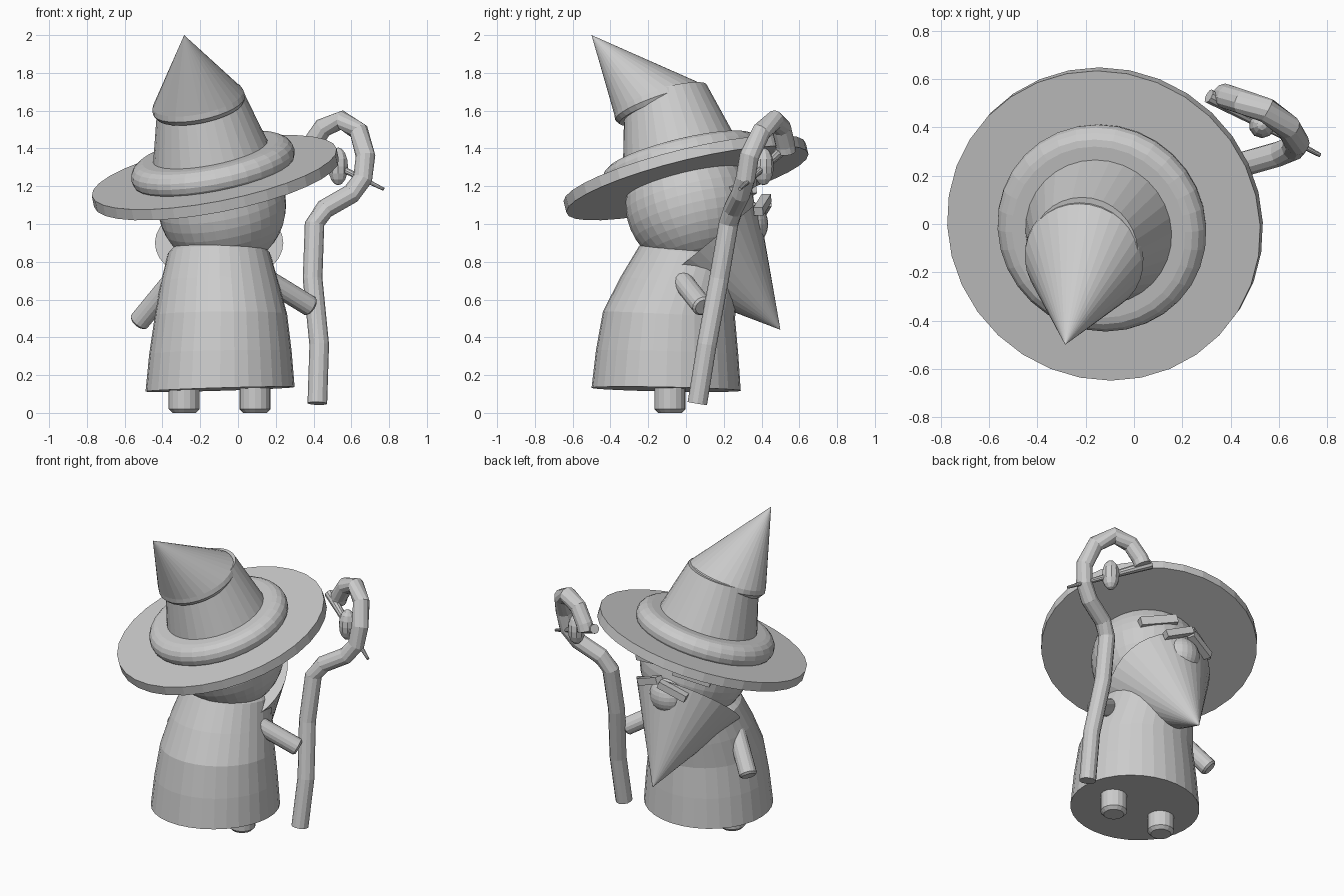
import bpy, bmesh, math
from mathutils import Vector, Matrix

if "Cube" in bpy.data.objects:
    bpy.data.objects.remove(bpy.data.objects["Cube"])

grey = bpy.data.materials.new("plain_grey")
grey.diffuse_color = (0.6, 0.6, 0.6, 1)
grey.use_nodes = True
grey.node_tree.nodes["Principled BSDF"].inputs["Base Color"].default_value = grey.diffuse_color


def finish(name, bm):
    bmesh.ops.recalc_face_normals(bm, faces=bm.faces)
    me = bpy.data.meshes.new(name)
    bm.to_mesh(me)
    bm.free()
    me.materials.append(grey)
    ob = bpy.data.objects.new(name, me)
    bpy.context.collection.objects.link(ob)
    return ob


def loft(name, rings, sides=32):
    """Skin a list of (centre, normal, radius) circles; ends are capped."""
    bm = bmesh.new()
    loops = []
    for c, n, r in rings:
        c, n = Vector(c), Vector(n).normalized()
        v = n.cross(Vector((0, 1, 0))).normalized()
        u = v.cross(n)
        loops.append([bm.verts.new(c + r * (math.cos(t) * u + math.sin(t) * v))
                      for t in (2 * math.pi * i / sides for i in range(sides))])
    for a, b in zip(loops, loops[1:]):
        for i in range(sides):
            j = (i + 1) % sides
            bm.faces.new((a[i], a[j], b[j], b[i]))
    bm.faces.new(loops[0][::-1])
    bm.faces.new(loops[-1])
    bmesh.ops.remove_doubles(bm, verts=bm.verts, dist=0.0005)
    return finish(name, bm)


def rod(name, a, b, r1, r2=None, bevel=0.0, sides=16):
    a, b = Vector(a), Vector(b)
    r2 = r1 if r2 is None else r2
    n = (b - a).normalized()
    rings = [(a, n, r1), (b - n * bevel, n, r2)]
    if bevel:
        rings.append((b, n, r2 - bevel))
    return loft(name, rings, sides)


def ball(name, c, scale, seg=24, rings=16, rot=None):
    bm = bmesh.new()
    bmesh.ops.create_uvsphere(bm, u_segments=seg, v_segments=rings, radius=1)
    m = Matrix.Translation(c) @ (rot or Matrix()) @ Matrix.Diagonal((*scale, 1))
    bm.transform(m)
    return finish(name, bm)


def box(name, c, size, pitch, yaw):
    bm = bmesh.new()
    bmesh.ops.create_cube(bm, size=1)
    m = (Matrix.Translation(c) @ Matrix.Rotation(yaw, 4, 'Z')
         @ Matrix.Rotation(pitch, 4, 'Y') @ Matrix.Diagonal((*size, 1)))
    bm.transform(m)
    return finish(name, bm)


# robe, leaning towards the face side at the top
loft("robe", [
    ((-0.095, -0.105, 0.125), (-0.03, 0.02, 1), 0.395),
    ((-0.093, -0.10, 0.32), (-0.02, 0.03, 1), 0.377),
    ((-0.09, -0.09, 0.52), (-0.01, 0.05, 1), 0.35),
    ((-0.097, -0.035, 0.69), (0, 0.1, 1), 0.312),
    ((-0.10, 0.02, 0.845), (0, 0.15, 1), 0.27),
    ((-0.10, 0.025, 0.88), (0, 0.15, 1), 0.235)])

# feet
for side, x in (("left", -0.285), ("right", 0.09)):
    rod(side + "_foot", (x, -0.085, 0.16), (x, -0.085, 0), 0.082, bevel=0.02)

# arms
rod("left_arm", (-0.28, -0.08, 0.78), (-0.53, 0.09, 0.475), 0.055, bevel=0.012)
rod("right_arm", (0.08, -0.06, 0.75), (0.39, 0.09, 0.56), 0.055, bevel=0.012)

# head, beard and mouth
ball("head", (-0.085, 0.02, 1.10), (0.34, 0.34, 0.34), 32, 20,
     Matrix.Rotation(-0.19, 4, 'Y') @ Matrix.Rotation(0.24, 4, 'X'))
beard_base, beard_tip = Vector((-0.10, 0.12, 0.90)), Vector((-0.10, 0.50, 0.44))
axis = beard_tip - beard_base
loft("beard", [(beard_base, axis, 0.34), (beard_tip, axis, 0.0001)])
ball("mouth", (-0.10, 0.305, 1.0), (0.13, 0.13, 0.13))

# moustache halves and eyebrows, drooping outwards
for side, s in (("left", -1), ("right", 1)):
    box(side + "_moustache", (-0.10 + s * 0.085, 0.405, 1.09 + s * 0.012),
        (0.19, 0.05, 0.045), s * 0.38, -s * 0.25)
    box(side + "_eyebrow", (-0.10 + s * 0.16, 0.30, 1.18 + s * 0.02),
        (0.24, 0.06, 0.055), s * 0.25, -s * 0.4)

# hat: brim, rolled band and crown share one tilted axis
n = Vector((-0.185, -0.235, 0.954)).normalized()
o = Vector((-0.12, 0.0, 1.245))


def on_axis(h, r):
    return (o + n * h, n, r)


loft("hat_brim", [on_axis(-0.03, 0.66), on_axis(0.03, 0.66)])
loft("hat_band", [on_axis(0.07 + 0.075 * math.sin(t), 0.365 + 0.075 * math.cos(t))
                  for t in (math.pi * (k / 8 - 0.5) for k in range(9))])
loft("hat_crown", [on_axis(0.0, 0.345), on_axis(0.13, 0.312), on_axis(0.46, 0.225)])

# bent hat tip with an overhanging lip
lip = Vector((-0.19, -0.32, 0.93)).normalized()
c = Vector((-0.21, -0.145, 1.65))
tip = Vector((-0.285, -0.50, 2.0))
loft("hat_tip", [(c - lip * 0.045, lip, 0.235), (c - lip * 0.02, lip, 0.25),
                 (c + lip * 0.01, lip, 0.245), (tip, lip, 0.0001)])

# crooked staff with a hook
path = [Vector(p) for p in (
    (0.42, 0.06, 0.05), (0.43, 0.11, 0.36), (0.395, 0.175, 0.71), (0.405, 0.225, 1.0),
    (0.46, 0.25, 1.08), (0.60, 0.29, 1.16), (0.66, 0.315, 1.24), (0.675, 0.335, 1.36),
    (0.64, 0.40, 1.49), (0.55, 0.47, 1.55), (0.45, 0.505, 1.51), (0.39, 0.525, 1.42),
    (0.375, 0.53, 1.38))]
rings = []
for i, p in enumerate(path):
    t = path[min(i + 1, len(path) - 1)] - path[max(i - 1, 0)]
    rings.append((p, t, 0.052))
loft("staff", rings, 12)

# crystal on a tapering pin across the hook
rod("crystal_pin", (0.31, 0.53, 1.41), (0.77, 0.285, 1.185), 0.03, 0.009, sides=10)
ball("crystal", (0.53, 0.41, 1.305), (0.055, 0.055, 0.10), 10, 8)
